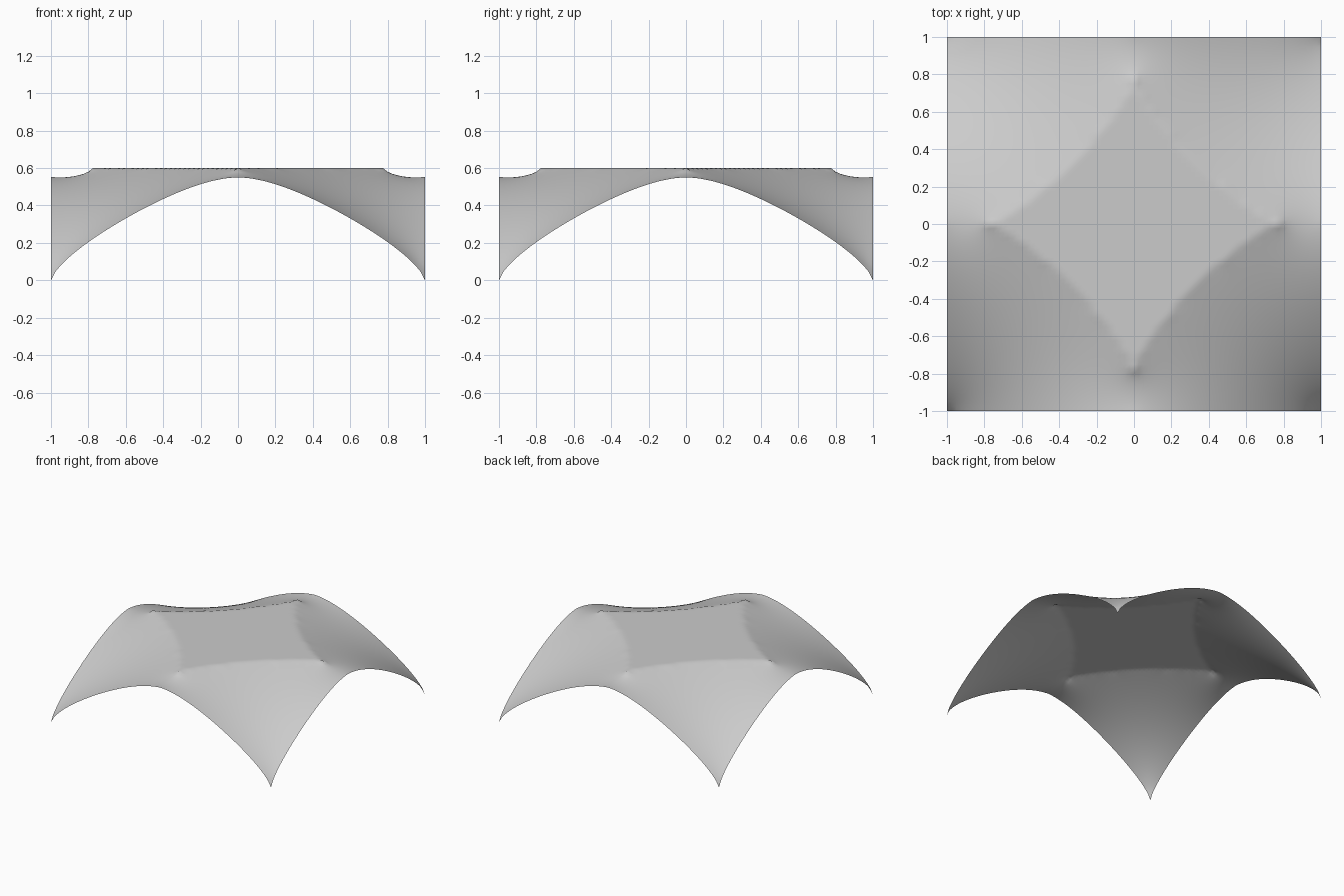
import bpy, bmesh

if "Cube" in bpy.data.objects:
    bpy.data.objects.remove(bpy.data.objects["Cube"])

N = 40          # cells from centre to edge
TOP = 0.6       # height of the flat crown
REACH = 0.775   # half diagonal of the crown


def edge_height(u):
    # arch along each free edge: 0 at the corner, highest in the middle
    t = 1.0 - abs(u)
    return 0.63 * t ** 0.7 - 0.077 * t ** 5


def in_crown(x, y):
    # four-pointed flat area with slightly hollow sides
    return (x / REACH) ** 0.82 + (y / REACH) ** 0.82 <= 1.0


# Relax one quarter of the stretched membrane (the rest is mirrored)
z = [[0.4] * (N + 1) for _ in range(N + 1)]
free = []
for i in range(N + 1):
    for j in range(N + 1):
        x, y = i / N, j / N
        if i == N:
            z[i][j] = edge_height(y)
        elif j == N:
            z[i][j] = edge_height(x)
        elif in_crown(x, y):
            z[i][j] = TOP
        else:
            free.append((i, j))
for _ in range(400):
    for i, j in free:
        avg = (z[abs(i - 1)][j] + z[i + 1][j] + z[i][abs(j - 1)] + z[i][j + 1]) / 4
        z[i][j] += 1.7 * (avg - z[i][j])

# Membrane canopy
bm = bmesh.new()
R = range(-N, N + 1)
grid = {(i, j): bm.verts.new((i / N, j / N, z[abs(i)][abs(j)])) for i in R for j in R}
for i in range(-N, N):
    for j in range(-N, N):
        f = bm.faces.new([grid[i, j], grid[i + 1, j], grid[i + 1, j + 1], grid[i, j + 1]])
        f.smooth = True
mesh = bpy.data.meshes.new("canopy")
bm.to_mesh(mesh)
bm.free()
canopy = bpy.data.objects.new("canopy", mesh)
bpy.context.collection.objects.link(canopy)

mat = bpy.data.materials.new("light grey")
mat.diffuse_color = (0.6, 0.6, 0.6, 1)
mat.use_nodes = True
mat.node_tree.nodes["Principled BSDF"].inputs["Base Color"].default_value = mat.diffuse_color
mesh.materials.append(mat)
